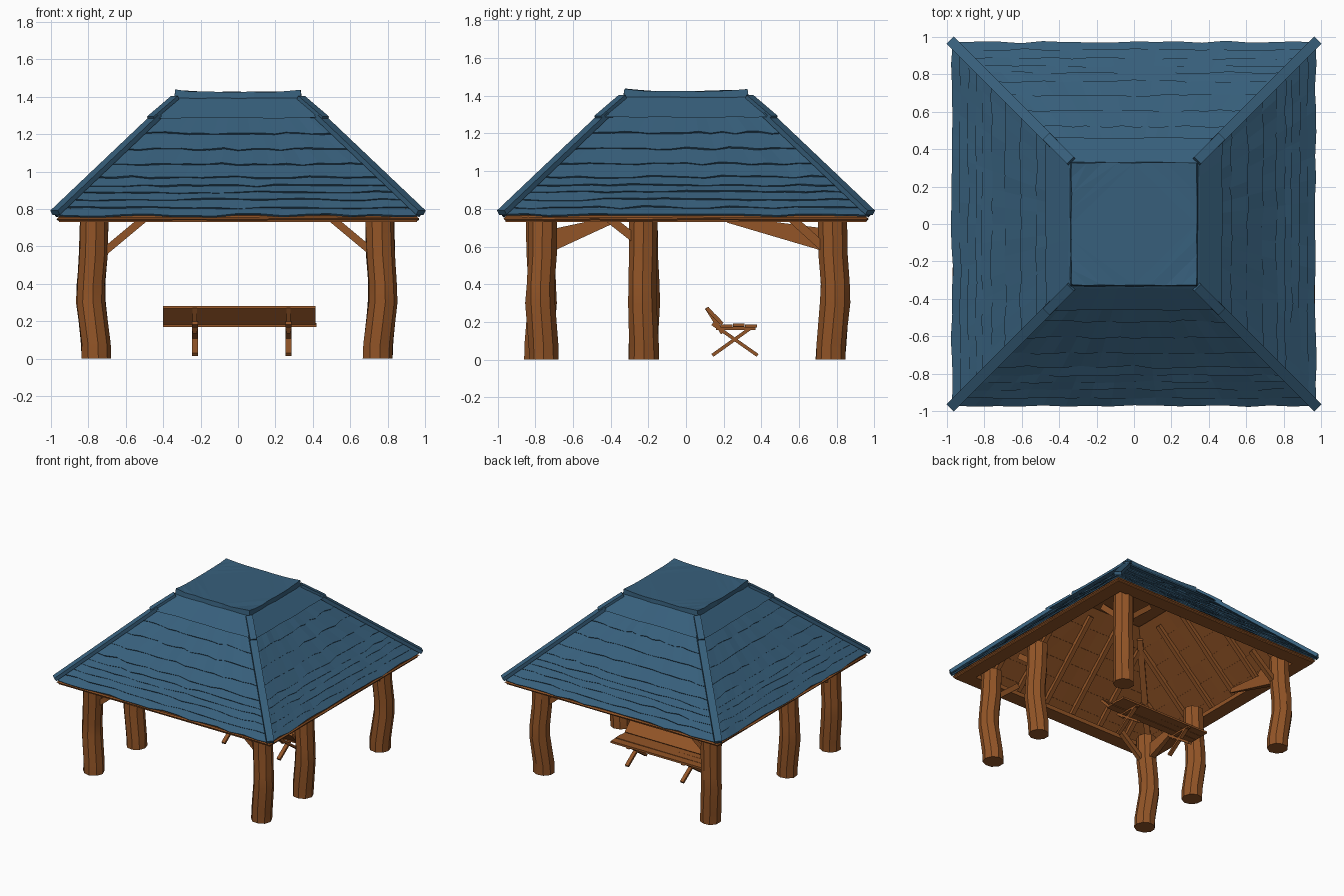
import bpy, bmesh, math, random
from mathutils import Vector, Matrix

random.seed(4)
if "Cube" in bpy.data.objects:
    bpy.data.objects.remove(bpy.data.objects["Cube"])


def material(name, rgb):
    m = bpy.data.materials.new(name)
    m.use_nodes = True
    m.diffuse_color = (*rgb, 1)
    m.node_tree.nodes["Principled BSDF"].inputs["Base Color"].default_value = (*rgb, 1)
    return m


BLUE = material("slate_blue", (0.038, 0.115, 0.2))
WOOD = material("warm_wood", (0.29, 0.09, 0.02))


def finish(name, bm, mat):
    bmesh.ops.recalc_face_normals(bm, faces=bm.faces)
    me = bpy.data.meshes.new(name)
    bm.to_mesh(me)
    bm.free()
    me.materials.append(mat)
    ob = bpy.data.objects.new(name, me)
    bpy.context.collection.objects.link(ob)
    return ob


def loft(bm, rings, base=True):
    """Skin a list of closed rings of points, capped at the top and optionally the base."""
    vs = [[bm.verts.new(p) for p in ring] for ring in rings]
    n = len(vs[0])
    for a, b in zip(vs, vs[1:]):
        for i in range(n):
            bm.faces.new((a[i], a[(i + 1) % n], b[(i + 1) % n], b[i]))
    if base:
        bm.faces.new(vs[0])
    bm.faces.new(vs[-1])


def beam(name, p, q, w, h, mat=WOOD, up=(0, 0, 1), taper=1.0):
    """Rectangular timber from p to q."""
    p, q = Vector(p), Vector(q)
    side = (q - p).cross(Vector(up)).normalized()
    top = side.cross(q - p).normalized()
    corners = ((-1, -1), (1, -1), (1, 1), (-1, 1))
    bm = bmesh.new()
    loft(bm, [[c + side * a * w / 2 * s + top * b * h / 2 * s for a, b in corners]
              for c, s in ((p, 1), (q, taper))])
    return finish(name, bm, mat)


def slope(z):
    """Half width of the roof at height z."""
    return 0.957 - (z - 0.77) * 1.03


# Roof courses: overlapping bands with ragged lower edges on four sides
def courses(name, levels, lift, drop, thick, rag, mat, n=16):
    bm = bmesh.new()
    for k in range(4):
        turn = Matrix.Rotation(k * math.pi / 2, 3, 'Z')
        for z0, z1 in zip(levels, levels[1:]):
            rings = []
            for i in range(n + 1):
                t = 2 * i / n - 1
                j = random.uniform(-rag, rag) if 0 < i < n else 0
                out = lift + random.uniform(0, rag)
                za, zb = z0 + j, z1 + 0.012
                ra, rb = slope(za) + out, slope(zb)
                section = ((ra, za + out - drop), (rb, zb - drop),
                           (rb - thick, zb - thick - drop),
                           (ra - thick, za + out - thick - drop))
                rings.append([turn @ Vector((t * r, -r, z)) for r, z in section])
            loft(bm, rings)
    return finish(name, bm, mat)


courses("roof_shingles", (0.762, 0.802, 0.845, 0.885, 0.92, 0.965, 1.035, 1.115, 1.2, 1.31),
        0.004, 0, 0.008, 0.006, BLUE)
courses("ceiling_boards", (0.765, 0.86, 0.96, 1.06, 1.16, 1.27, 1.38),
        0.004, 0.024, 0.008, 0.003, WOOD, 8)

# Roof crown: flared collar, small lip and a gently dished lid
bm = bmesh.new()
rings = []
for r, z, rise in ((0.43, 1.287, 0), (0.468, 1.285, 0), (0.348, 1.385, 0),
                   (0.337, 1.393, 0), (0.332, 1.426, 0.01)):
    ring = []
    for k in range(4):
        turn = Matrix.Rotation(k * math.pi / 2, 3, 'Z')
        for i in range(8):
            t = i / 4 - 1
            j = random.uniform(-0.003, 0.003)
            p = turn @ Vector((r * t, -r + j, z + j + rise * t ** 4))
            ring.append(Vector((p.x * 1.01, p.y * 0.985, p.z)))
    rings.append(ring)
loft(bm, rings, base=False)
bmesh.ops.triangulate(bm, faces=[f for f in bm.faces if len(f.verts) > 4])
finish("roof_crown", bm, BLUE)

# Hip caps, crown hips and hip rafters
for sx in (-1, 1):
    for sy in (-1, 1):
        d = Vector((sx, sy, 0))
        z = Vector((0, 0, 1))
        beam("hip_cap", d * 0.978 + z * 0.78, d * 0.43 + z * 1.3, 0.056, 0.028, BLUE)
        beam("crown_hip", d * 0.466 + z * 1.285, d * 0.336 + z * 1.396, 0.05, 0.02, BLUE)
        beam("hip_rafter", d * 0.93 + z * 0.755, d * 0.36 + z * 1.298, 0.045, 0.05)

# Rafters and broad flat eave boards
for k in range(4):
    turn = Matrix.Rotation(k * math.pi / 2, 3, 'Z')
    for u in (-0.66, -0.40, -0.13, 0.13, 0.40, 0.66):
        end = max(abs(u) + 0.02, 0.35)
        top = 0.72 + (0.957 - end) / 1.03
        beam("rafter", turn @ Vector((u, -0.93, 0.75)), turn @ Vector((u, -end, top)), 0.035, 0.04)
    beam("eave_board", turn @ Vector((-0.958, -0.9, 0.748)),
         turn @ Vector((0.958, -0.9, 0.748)), 0.115, 0.034)
bm = bmesh.new()
bmesh.ops.create_grid(bm, x_segments=1, y_segments=1, size=0.325)
bmesh.ops.translate(bm, verts=bm.verts, vec=(0, 0, 1.372))
finish("crown_ceiling", bm, WOOD)


# Crooked log posts
def post(name, x, y, bx, by):
    bm = bmesh.new()
    rings = []
    for z, bend, r in ((0, -0.3, 0.079), (0.08, -0.2, 0.079), (0.3, 0.85, 0.079),
                       (0.4, 0.8, 0.077), (0.56, 0.3, 0.077), (0.77, 0.1, 0.077)):
        rings.append([(x + bx * bend + r * random.uniform(0.96, 1.05) * math.cos(a),
                       y + by * bend + r * random.uniform(0.96, 1.05) * math.sin(a), z)
                      for a in (math.tau * i / 9 for i in range(9))])
    loft(bm, rings)
    ob = finish(name, bm, WOOD)
    bpy.context.view_layer.objects.active = ob
    ob.select_set(True)
    bpy.ops.object.shade_smooth_by_angle(angle=math.radians(30))
    ob.select_set(False)


for s, side in ((-1, "right"), (1, "left")):
    x = 0.76 * s - 0.008
    post("front_post_" + side, x, -0.768 + 0.008 * s, 0.025 * s, -0.015 * s)
    post("middle_post_" + side, x, -0.225, 0.025 * s, -0.008 * s)
    post("back_post_" + side, x, 0.775, 0.02 * s, 0.02)
    # Knee braces
    for y in (-0.77, 0.775):
        beam("cross_brace", (s * 0.71, y, 0.575), (s * 0.50, y, 0.75), 0.035, 0.04)
    for y0, z0, y1 in ((0.73, 0.595, 0.56), (-0.27, 0.64, -0.41)):
        beam("side_brace", (s * 0.77, y0, z0), (s * 0.77, y1, 0.75), 0.035, 0.045)

# Broad tapered braces along one side
for y0, y1, z0 in ((0.74, 0.22, 0.635), (-0.74, -0.38, 0.625)):
    beam("broad_brace", (-0.77, y0, z0), (-0.77, y1, 0.745), 0.05, 0.12, taper=0.3)

# Bench: slatted seat, sloping back and crossed legs
for i, y in enumerate((0.215, 0.28, 0.345)):
    beam("seat_slat", (-0.40, y, 0.178), (0.42, y, 0.178 + 0.004 * (i % 2)), 0.062, 0.016)
for y, z in ((0.132, 0.25), (0.17, 0.212)):
    beam("back_slat", (-0.40, y, z), (0.415, y, z), 0.066, 0.02, up=(0, 0.75, 0.7))
for x in (-0.23, 0.27):
    beam("front_leg", (x, 0.14, 0.022), (x, 0.35, 0.172), 0.03, 0.018)
    beam("back_leg", (x, 0.38, 0.022), (x, 0.14, 0.19), 0.03, 0.018)
    beam("back_bracket", (x, 0.195, 0.14), (x, 0.11, 0.275), 0.024, 0.022)
    beam("seat_bearer", (x, 0.16, 0.165), (x, 0.37, 0.165), 0.03, 0.014)
